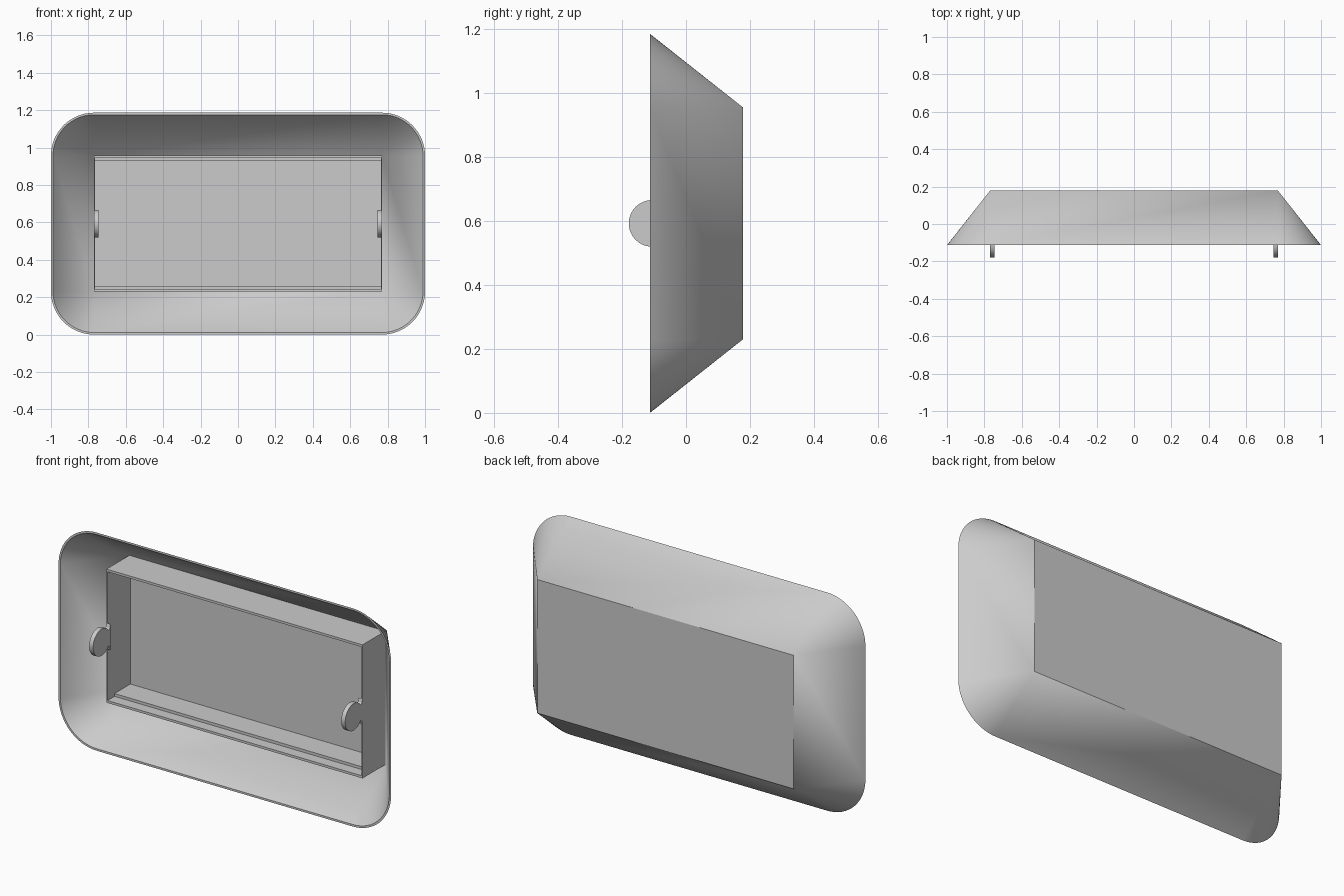
import bpy, bmesh
from math import sin, cos, pi, radians

cube = bpy.data.objects.get("Cube")
if cube:
    bpy.data.objects.remove(cube)

# Main dimensions
HALF_X, LOW, HIGH = 0.77, 0.23, 0.956
FRONT, BACK, FLOOR, WALL_FRONT = -0.113, 0.178, 0.166, -0.03
FLARE, SKIN = 0.23, 0.011
MID = (LOW + HIGH) / 2

grey = bpy.data.materials.new("plain grey")
grey.use_nodes = True
grey.diffuse_color = (0.6, 0.6, 0.6, 1)
grey.node_tree.nodes["Principled BSDF"].inputs["Base Color"].default_value = (0.6, 0.6, 0.6, 1)


def finish(name, bm, smooth=False):
    bmesh.ops.recalc_face_normals(bm, faces=bm.faces)
    mesh = bpy.data.meshes.new(name)
    bm.to_mesh(mesh)
    bm.free()
    mesh.materials.append(grey)
    obj = bpy.data.objects.new(name, mesh)
    bpy.context.collection.objects.link(obj)
    if smooth:
        bpy.ops.object.select_all(action="DESELECT")
        obj.select_set(True)
        bpy.context.view_layer.objects.active = obj
        bpy.ops.object.shade_smooth_by_angle(angle=radians(30))
    return obj


def box(name, x0, x1, y0, y1, z0, z1):
    bm = bmesh.new()
    bmesh.ops.create_cube(bm, size=1)
    for v in bm.verts:
        v.co = ((x0 + x1) / 2 + v.co.x * (x1 - x0),
                (y0 + y1) / 2 + v.co.y * (y1 - y0),
                (z0 + z1) / 2 + v.co.z * (z1 - z0))
    return finish(name, bm)


def rounded_ring(bm, radius, y, steps=16):
    corners = [(HALF_X, HIGH), (-HALF_X, HIGH), (-HALF_X, LOW), (HALF_X, LOW)]
    ring = []
    for i, (cx, cz) in enumerate(corners):
        for k in range(steps + 1):
            a = (i + k / steps) * pi / 2
            ring.append(bm.verts.new((cx + radius * cos(a), y, cz + radius * sin(a))))
    return ring


# Flared shell: rounded rim tapering to a sharp rectangular back
bm = bmesh.new()
rings = [rounded_ring(bm, r, y) for r, y in
         ((0, BACK), (FLARE, FRONT), (FLARE - SKIN, FRONT), (0, FLOOR))]
for a, b in zip(rings, rings[1:]):
    for i in range(len(a)):
        j = (i + 1) % len(a)
        bm.faces.new((a[i], a[j], b[j], b[i]))
bm.faces.new(rings[0])
bm.faces.new(rings[-1])
bmesh.ops.remove_doubles(bm, verts=bm.verts, dist=0.0001)
finish("flared_shell", bm, True)

# Inner box walls with a stepped rail along top and bottom
LIP, RAIL, SIDE = 0.013, 0.028, 0.006
for name, edge, s in (("bottom", LOW, 1), ("top", HIGH, -1)):
    box(name + "_wall", -HALF_X, HALF_X, WALL_FRONT, FLOOR + 0.004,
        *sorted((edge, edge + s * LIP)))
    box(name + "_rail", -HALF_X + SIDE, HALF_X - SIDE, 0.03, FLOOR + 0.004,
        *sorted((edge + s * LIP, edge + s * RAIL)))

# Side walls, each with a round tab on a flared neck
R, TAB_Y, TAB_T = 0.073, -0.106, 0.024
for name, s in (("left", 1), ("right", -1)):
    box(name + "_wall", *sorted((s * HALF_X, s * (HALF_X - SIDE))),
        WALL_FRONT, FLOOR + 0.004, LOW + LIP, HIGH - LIP)
    bm = bmesh.new()
    span = radians(145)
    outline = [(TAB_Y - R * cos(a), R * sin(a))
               for a in (-span + 2 * span * k / 32 for k in range(33))]
    neck = [(-0.036, 0.05), (WALL_FRONT, 0.07)]
    outline += neck + [(y, -z) for y, z in reversed(neck)]
    face = bm.faces.new([bm.verts.new((s * HALF_X, y, MID + z)) for y, z in outline])
    new = bmesh.ops.extrude_face_region(bm, geom=[face])["geom"]
    for v in new:
        if isinstance(v, bmesh.types.BMVert):
            v.co.x -= s * TAB_T
    finish(name + "_tab", bm, True)
